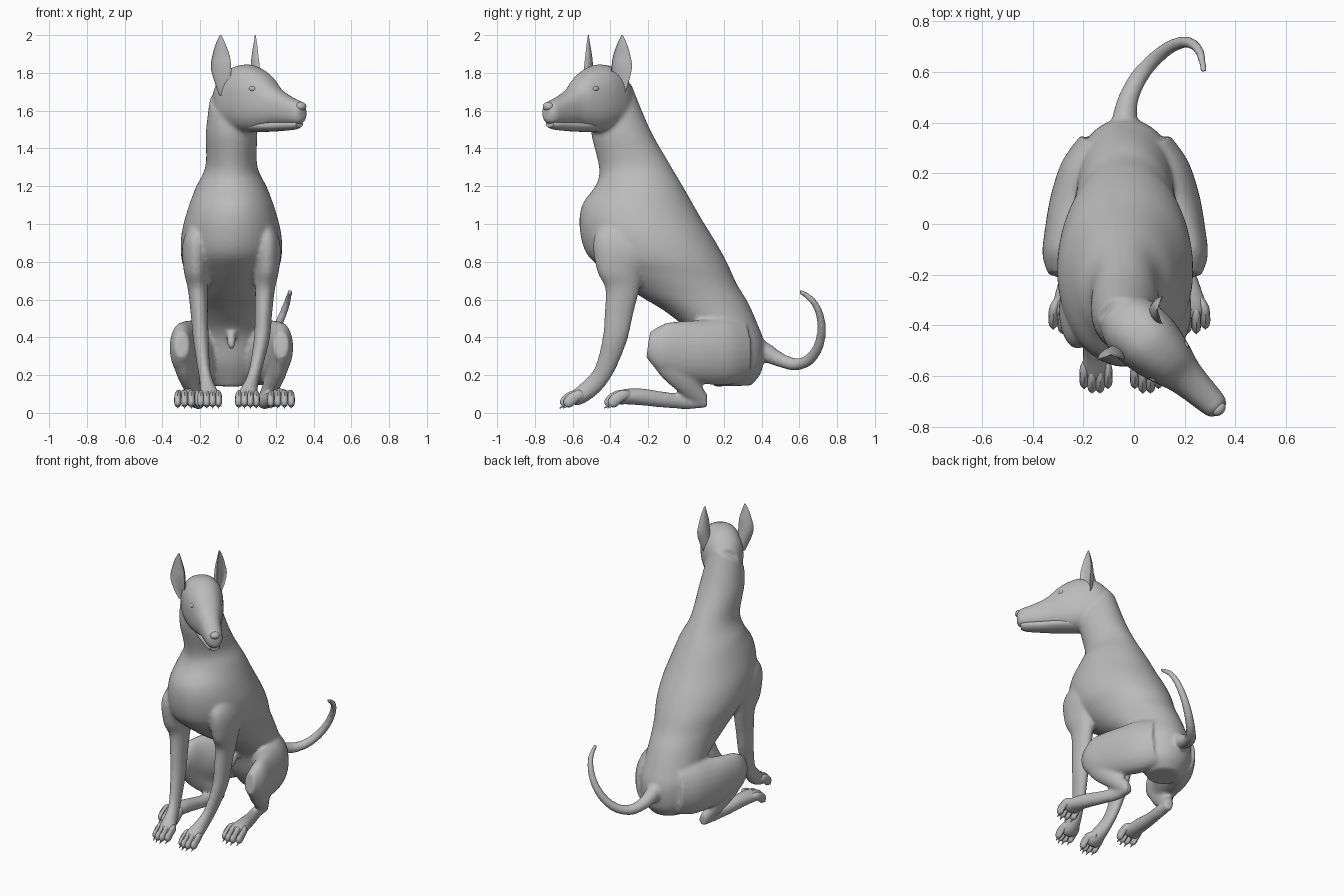
import bpy, bmesh, math
from mathutils import Vector as V

if "Cube" in bpy.data.objects:
    bpy.data.objects.remove(bpy.data.objects["Cube"])

AX = -0.035                      # x of the body's centre line
X = V((1, 0, 0))
Z = V((0, 0, 1))
coat = bpy.data.materials.new("grey_coat")
coat.diffuse_color = (0.5, 0.5, 0.5, 1)
coat.use_nodes = True
coat.node_tree.nodes["Principled BSDF"].inputs["Base Color"].default_value = coat.diffuse_color


def spline(rings, k):
    """Catmull-Rom resampling of (centre, u, v) rings."""
    out = []
    n = len(rings)
    for i in range(n - 1):
        a, b, c, d = (rings[max(0, min(n - 1, j))] for j in (i - 1, i, i + 1, i + 2))
        for s in range(k):
            t = s / k
            out.append([0.5 * (2 * q + (r - p) * t + (2 * p - 5 * q + 4 * r - w) * t * t
                               + (3 * q - p - 3 * r + w) * t ** 3)
                        for p, q, r, w in zip(a, b, c, d)])
    return out + [rings[-1]]


def ellipse(a, p=1.0):
    f = lambda x: math.copysign(abs(x) ** p, x)
    return f(math.cos(a)), f(math.sin(a))


def crescent(a):
    c, s = math.cos(a), math.sin(a)
    return c, (s if s < 0 else -0.4 * s) + 0.5


def loft(bm, rings, n=28, k=5, section=ellipse):
    """Closed skin through rings of (centre, half-width vector, half-depth vector)."""
    loops = []
    for c, u, v in spline(rings, k):
        pts = [section(2 * math.pi * i / n) for i in range(n)]
        loops.append([bm.verts.new(c + u * x + v * y) for x, y in pts])
    for a, b in zip(loops, loops[1:]):
        for i in range(n):
            j = (i + 1) % n
            bm.faces.new((a[i], a[j], b[j], b[i]))
    bm.faces.new(loops[0])
    bm.faces.new(loops[-1])


def limb(bm, pts, n=20, k=5):
    """Tube along (x, y, z, half-width, half-depth) points."""
    ps = [V(p[:3]) for p in pts]
    rings = []
    for i, p in enumerate(pts):
        t = (ps[min(i + 1, len(ps) - 1)] - ps[max(i - 1, 0)]).normalized()
        v = t.cross(X).normalized()
        rings.append((ps[i], v.cross(t) * p[3], v * p[4]))
    loft(bm, rings, n, k)


def finish(name, bm, fuse=0):
    bmesh.ops.recalc_face_normals(bm, faces=bm.faces[:])
    me = bpy.data.meshes.new(name)
    bm.to_mesh(me)
    bm.free()
    ob = bpy.data.objects.new(name, me)
    bpy.context.collection.objects.link(ob)
    bpy.ops.object.select_all(action='DESELECT')
    ob.select_set(True)
    bpy.context.view_layer.objects.active = ob
    if fuse:                     # melt overlapping parts into one skin
        m = ob.modifiers.new("fuse", 'REMESH')
        m.mode, m.voxel_size = 'VOXEL', fuse
        s = ob.modifiers.new("soften", 'SMOOTH')
        s.factor, s.iterations = 0.5, 6
        bpy.ops.object.modifier_apply(modifier="fuse")
        bpy.ops.object.modifier_apply(modifier="soften")
    ob.data.materials.clear()
    ob.data.materials.append(coat)
    bpy.ops.object.shade_smooth_by_angle(angle=math.radians(45))
    return ob


body = bmesh.new()

# Neck and torso: front y, z, back y, z, half width
torso = [(-.50, 1.56, -.29, 1.74, .115), (-.50, 1.47, -.19, 1.50, .135),
         (-.46, 1.30, -.085, 1.315, .137), (-.475, 1.21, 0, 1.17, .19),
         (-.55, 1.10, .08, 1.03, .235), (-.563, .98, .16, .90, .265),
         (-.53, .85, .22, .79, .265), (-.44, .76, .27, .68, .235),
         (-.27, .635, .325, .59, .205), (-.1, .53, .375, .48, .19),
         (.02, .42, .415, .36, .185), (.08, .26, .40, .22, .17),
         (.15, .14, .345, .145, .10)]
loft(body, [(V((AX, (a + c) / 2, (b + d) / 2)), X * w, V((0, (a - c) / 2, (b - d) / 2)))
            for a, b, c, d, w in torso], n=48)
limb(body, [(AX, .05, .45, .02, .03), (AX, -.01, .38, .024, .025), (AX, -.02, .34, .014, .014)])

# Head, turned to one side: distance forward, top z, bottom z, half width
HEAD = V((.01, -.42, 0))
FWD = V((.72, -.69, 0)).normalized()
SIDE = V((-FWD.y, FWD.x, 0))


def head_rings(rows):
    return [(HEAD + FWD * s + Z * (t + b) / 2, SIDE * w, Z * (t - b) / 2) for s, t, b, w in rows]


loft(body, head_rings([(-.13, 1.75, 1.52, .08), (-.05, 1.82, 1.49, .122), (.05, 1.845, 1.485, .13),
                       (.13, 1.825, 1.49, .118), (.2, 1.785, 1.505, .098), (.26, 1.73, 1.518, .078),
                       (.32, 1.695, 1.522, .067), (.40, 1.662, 1.525, .057),
                       (.44, 1.648, 1.53, .049), (.462, 1.62, 1.55, .028)]),
     n=40, section=lambda a: ellipse(a, .85))

# Legs: (distance from centre line, y, z, half width, half depth)
ARM = [(.15, -.25, 1.02, .06, .11), (.185, -.33, .88, .075, .165), (.187, -.35, .76, .066, .125),
       (.178, -.337, .66, .053, .092), (.17, -.355, .53, .046, .076), (.162, -.375, .4, .042, .066),
       (.15, -.415, .27, .035, .055), (.138, -.455, .19, .033, .05), (.125, -.51, .13, .042, .05),
       (.115, -.57, .085, .056, .044), (.115, -.605, .07, .05, .034)]
THIGH = [(.09, .30, .33, .1, .165), (.15, .2, .325, .11, .18), (.2, .08, .325, .1, .168),
         (.245, -.04, .335, .075, .152), (.265, -.13, .35, .062, .125), (.262, -.20, .36, .04, .07)]
SHIN = [(.262, -.13, .33, .055, .08), (.25, -.07, .25, .052, .085), (.225, -.01, .175, .046, .07),
        (.19, .05, .105, .038, .05), (.17, .09, .07, .032, .036)]
HOCK = [(.165, .11, .06, .03, .033), (.175, 0, .06, .034, .04), (.2, -.12, .07, .038, .042),
        (.22, -.24, .085, .047, .045), (.23, -.33, .085, .06, .04), (.23, -.365, .07, .055, .03)]


def paw(name, cx, y, spread, lean):
    """Four knuckled toes, each with a claw."""
    bm = bmesh.new()
    for i in range(4):
        o = i - 1.5
        x, f = cx + o * spread, y + (.018 if i in (0, 3) else 0)
        limb(bm, [(x * .5 + cx * .5, f + .12, .09, .012, .02), (x, f + .075, .095, .018, .027),
                  (x + o * lean, f + .035, .075, .019, .031), (x + o * lean, f + .01, .05, .018, .027),
                  (x + o * lean, f, .037, .009, .012)], n=12, k=4)
        limb(bm, [(x + o * lean, f + .012, .043, .008, .009),
                  (x + o * lean, f - .014, .024, .002, .002)], n=8, k=2)
    finish(name, bm)


for side, sx, fore_dx, hind_dx in (("right", -1, 0, 0), ("left", 1, -.03, .033)):
    for part, dx, z0 in ((ARM, fore_dx, .4), (THIGH, 0, 1), (SHIN, 0, 1), (HOCK, hind_dx, 1)):
        pts = []
        for o, y, z, w, r in part:
            # each foot drifts a little from perfect symmetry
            t = max(0, min(1, (z0 - z) / .3)) if part is ARM else max(0, min(1, -y / .3))
            pts.append((AX + sx * o + dx * t, y, z, w, r))
        limb(body, pts, n=24)
    paw("front_paw_" + side, AX + sx * .115 + fore_dx, -.655, .029, .002)
    paw("hind_paw_" + side, AX + sx * .23 + hind_dx, -.42, .033, .003)

# Tail, sweeping round to one side
limb(body, [(-.04, .34, .35, .06, .07), (-.035, .43, .315, .048, .05), (-.02, .50, .28, .04, .038),
            (.02, .58, .257, .035, .033), (.08, .65, .28, .03, .03), (.145, .70, .35, .027, .027),
            (.2, .718, .44, .024, .024), (.24, .705, .53, .021, .021), (.265, .665, .6, .018, .018),
            (.275, .6, .645, .013, .013)])
finish("body", body, fuse=.011)

# Lower jaw, tucked under the lips
jaw = bmesh.new()
loft(jaw, head_rings([(.06, 1.56, 1.485, .07), (.2, 1.55, 1.488, .066), (.3, 1.55, 1.492, .054),
                      (.4, 1.55, 1.5, .043), (.437, 1.545, 1.512, .028)]), n=24)
finish("lower_jaw", jaw)

# Nose and eyes
for name, s, side, z, size in (("nose", .447, 0, 1.622, (.026, .032, .024)),
                               ("eye_left", .175, .088, 1.715, (.022, .016, .015)),
                               ("eye_right", .175, -.088, 1.715, (.022, .016, .015))):
    bm = bmesh.new()
    bmesh.ops.create_uvsphere(bm, u_segments=16, v_segments=10, radius=1)
    for v in bm.verts:
        v.co = (HEAD + FWD * (s + v.co.x * size[0]) + SIDE * (side + v.co.y * size[1])
                + Z * (z + v.co.z * size[2]))
    finish(name, bm)

# Upright cupped ears: z, half width, depth, distance factor from the skull centre
EAR = [(1.68, .03, .035, .78), (1.76, .045, .05, .92), (1.83, .054, .048, 1), (1.89, .046, .036, 1),
       (1.95, .027, .02, 1.02), (2.0, .004, .004, 1.02)]
for name, pos, wide, opening in (("ear_right", V((-.09, -.515, 0)), X, V((0, -1, 0))),
                                 ("ear_left", V((.09, -.34, 0)), V((0, 1, 0)), X)):
    bm = bmesh.new()
    loft(bm, [(HEAD + (pos - HEAD) * f + Z * z, wide * w, opening * d) for z, w, d, f in EAR],
         n=24, section=crescent)
    finish(name, bm)
